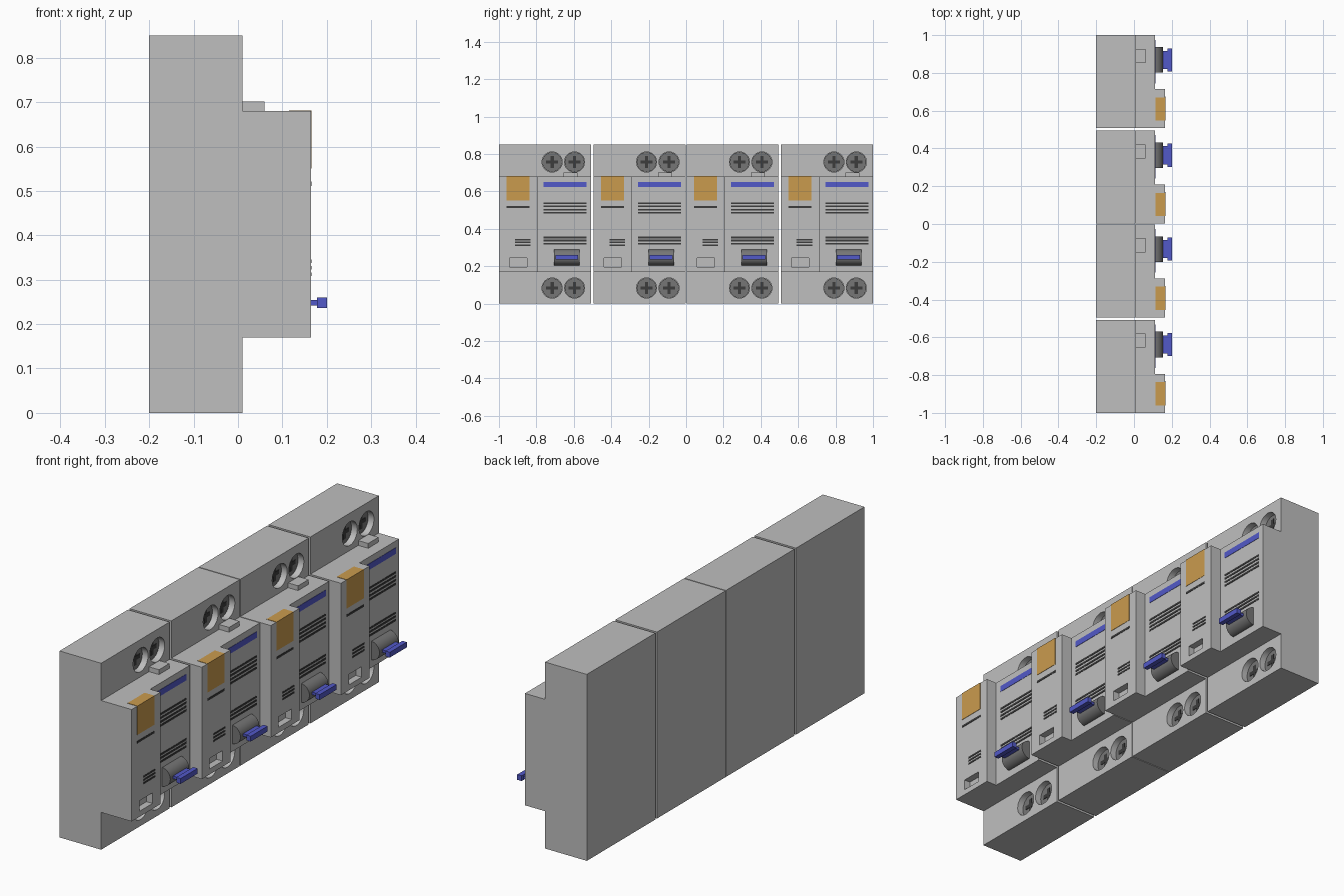
import bpy, bmesh, math
from mathutils import Matrix, Vector

if "Cube" in bpy.data.objects:
    bpy.data.objects.remove(bpy.data.objects["Cube"])


def material(name, rgb):
    m = bpy.data.materials.new(name)
    m.diffuse_color = (*rgb, 1)
    m.use_nodes = True
    m.node_tree.nodes["Principled BSDF"].inputs["Base Color"].default_value = m.diffuse_color
    return m


GREY = material("housing_grey", (0.52, 0.52, 0.52))
SCREW = material("screw_grey", (0.18, 0.18, 0.18))
DARK = material("dark_print", (0.045, 0.045, 0.045))
BLUE = material("blue", (0.085, 0.10, 0.58))
ORANGE = material("orange", (0.59, 0.33, 0.076))

STARTS = (-1.0, -0.495, 0.002, 0.507)     # left edge of every module
WIDTH = 0.493
SPLIT = 0.207                             # high panel | low panel
BASE_X, LOW_X, HIGH_X = 0.01, 0.112, 0.164
SCREWS = [(y, z) for y in (0.284, 0.404) for z in (0.083, 0.757)]


def add_box(bm, x0, x1, y0, y1, z0, z1):
    m = Matrix.Translation(((x0 + x1) / 2, (y0 + y1) / 2, (z0 + z1) / 2))
    m = m @ Matrix.Diagonal((x1 - x0, y1 - y0, z1 - z0, 1))
    bmesh.ops.create_cube(bm, size=1, matrix=m)


def add_cyl(bm, r, depth, centre, axis):
    rot = Matrix.Rotation(math.pi / 2, 4, 'Y' if axis == 'X' else 'X')
    bmesh.ops.create_cone(bm, cap_ends=True, segments=32, radius1=r, radius2=r,
                          depth=depth, matrix=Matrix.Translation(centre) @ rot)


def to_mesh(name, bm):
    me = bpy.data.meshes.new(name)
    bm.to_mesh(me)
    bm.free()
    return me


def place(name, me, mat):
    """Put the same part on every module."""
    me.materials.clear()
    me.materials.append(mat)
    me.shade_smooth()
    me.set_sharp_from_angle(angle=math.radians(30))
    for i, y in enumerate(STARTS):
        ob = bpy.data.objects.new(f"{name}_{i + 1}", me)
        ob.location.y = y
        bpy.context.collection.objects.link(ob)


def boxes(name, mat, items):
    bm = bmesh.new()
    for b in items:
        add_box(bm, *b)
    place(name, to_mesh(name, bm), mat)


# housing: stepped side profile swept across the module width
profile = [(-0.2, 0), (BASE_X, 0), (BASE_X, 0.17), (HIGH_X, 0.17),
           (HIGH_X, 0.68), (BASE_X, 0.68), (BASE_X, 0.85), (-0.2, 0.85)]
bm = bmesh.new()
face = bm.faces.new([bm.verts.new((x, 0, z)) for x, z in profile])
ext = bmesh.ops.extrude_face_region(bm, geom=[face])
bmesh.ops.translate(bm, vec=Vector((0, WIDTH, 0)),
                    verts=[v for v in ext["geom"] if isinstance(v, bmesh.types.BMVert)])
bmesh.ops.recalc_face_normals(bm, faces=bm.faces)
body = bpy.data.objects.new("housing_blank", to_mesh("housing_blank", bm))

# cutter: lowered panel, small window, screw holes
bm = bmesh.new()
add_box(bm, LOW_X, 0.3, SPLIT, 0.6, 0.1, 0.74)
add_box(bm, HIGH_X - 0.03, 0.3, 0.057, 0.15, 0.195, 0.243)
for y, z in SCREWS:
    add_cyl(bm, 0.054, 0.08, (BASE_X, y, z), 'X')
cutter = bpy.data.objects.new("housing_cutter", to_mesh("housing_cutter", bm))
cutter.hide_render = True

for ob in (body, cutter):
    bpy.context.collection.objects.link(ob)
mod = body.modifiers.new("cut", 'BOOLEAN')
mod.operation, mod.solver, mod.object = 'DIFFERENCE', 'EXACT', cutter
bpy.context.view_layer.update()
cut = bpy.data.meshes.new_from_object(
    body.evaluated_get(bpy.context.evaluated_depsgraph_get()))
bpy.data.objects.remove(body)
bpy.data.objects.remove(cutter)
place("housing", cut, GREY)

# release tab above the panel
boxes("release_tab", GREY, [(0.0, 0.06, 0.345, 0.42, 0.67, 0.702)])

# screws sunk in the holes, with dark cross slots
bm = bmesh.new()
for y, z in SCREWS:
    add_cyl(bm, 0.0525, 0.02, (-0.028, y, z), 'X')
place("screw_heads", to_mesh("screw_heads", bm), SCREW)
slots = []
for y, z in SCREWS:
    slots.append((-0.02, -0.0155, y - 0.032, y + 0.032, z - 0.009, z + 0.009))
    slots.append((-0.02, -0.016, y - 0.009, y + 0.009, z - 0.032, z + 0.032))
boxes("screw_slots", DARK, slots)

# rotating switch drum and its blue lever
bm = bmesh.new()
add_cyl(bm, 0.043, 0.136, (LOW_X - 0.002, 0.362, 0.247), 'Y')
place("switch_drum", to_mesh("switch_drum", bm), SCREW)
boxes("switch_lever", BLUE, [(0.14, 0.18, 0.314, 0.41, 0.242, 0.254),
                             (0.178, 0.2, 0.301, 0.423, 0.236, 0.26)])

# orange label wrapping over the top edge
T = 0.0015
boxes("orange_label", ORANGE,
      [(HIGH_X - T, HIGH_X + T, 0.04, 0.163, 0.55, 0.68 + T),
       (LOW_X + 0.003, HIGH_X + T, 0.04, 0.163, 0.68 - T, 0.68 + T)])

# blue stripe on the low panel
boxes("blue_stripe", BLUE, [(LOW_X - T, LOW_X + T, 0.238, 0.468, 0.622, 0.65)])

# dark printed lines
lines = [(HIGH_X, 0.04, 0.163, 0.516, 0.01)]
lines += [(HIGH_X, 0.085, 0.168, z, 0.008) for z in (0.342, 0.327, 0.312)]
lines += [(LOW_X, 0.238, 0.468, z, 0.009)
          for z in (0.537, 0.520, 0.502, 0.485, 0.353, 0.337, 0.320)]
boxes("printed_lines", DARK, [(x - T, x + T, y0, y1, z - h / 2, z + h / 2)
                              for x, y0, y1, z, h in lines])
